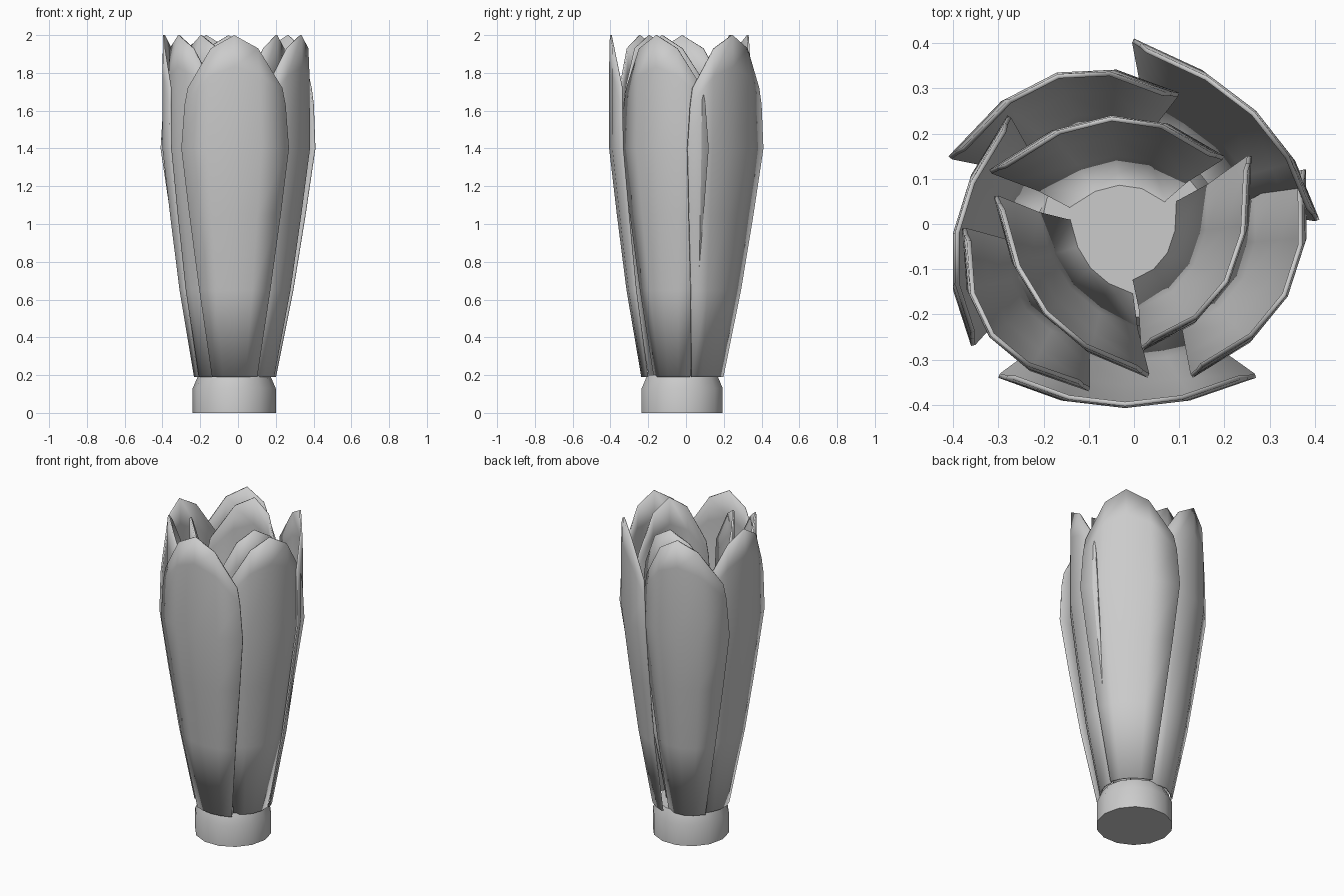
import bpy
import bmesh
import math
from mathutils import Vector

cube = bpy.data.objects.get("Cube")
if cube:
    bpy.data.objects.remove(cube, do_unlink=True)

grey = bpy.data.materials.new("soft_grey")
grey.use_nodes = True
colour = (0.6, 0.6, 0.6, 1)
grey.diffuse_color = colour
grey.node_tree.nodes["Principled BSDF"].inputs["Base Color"].default_value = colour

AXIS = Vector((-0.02, -0.02))
STEM_TOP = 0.19


def make_object(name, bm):
    mesh = bpy.data.meshes.new(name)
    bm.to_mesh(mesh)
    bm.free()
    mesh.materials.append(grey)
    obj = bpy.data.objects.new(name, mesh)
    bpy.context.collection.objects.link(obj)
    for poly in mesh.polygons:
        poly.use_smooth = True
    return obj


def petal(name, right, middle, left, base):
    """Curved sheet through three plan points, narrowing to the stem and a rounded tip."""
    right, middle, left = Vector(right), Vector(middle), Vector(left)
    # height, width factor, distance factor from the axis
    rows = [(STEM_TOP, 0.42, base), (0.65, 0.66, base + 0.46 * (1 - base)),
            (1.05, 0.85, base + 0.76 * (1 - base)), (1.4, 1, 1),
            (None, 0.94, 1), (None, 0.88, 0.99)]
    columns = [-1, -0.5, 0, 0.5, 1]
    bm = bmesh.new()
    grid = []
    for index, (height, width, reach) in enumerate(rows):
        line = []
        for u in columns:
            tip = 2 - 0.28 * u * u
            z = height or (tip if index == len(rows) - 1 else 1.4 + 0.72 * (tip - 1.4))
            bend = right * (u * (u - 1) / 2) + middle * (1 - u * u) + left * (u * (u + 1) / 2)
            plan = AXIS + (middle - AXIS) * reach + (bend - middle) * width
            line.append(bm.verts.new((plan.x, plan.y, z)))
        grid.append(line)
    for low, high in zip(grid, grid[1:]):
        for i in range(len(columns) - 1):
            bm.faces.new((low[i], low[i + 1], high[i + 1], high[i]))
    obj = make_object(name, bm)
    solid = obj.modifiers.new("thickness", "SOLIDIFY")
    solid.thickness = 0.01
    solid.offset = -1


# Outer petals, each running counterclockwise round the stem
petal("outer_petal_front", (-0.3, -0.34), (-0.02, -0.407), (0.27, -0.34), 0.56)
petal("outer_petal_right_front", (-0.38, -0.01), (-0.32, -0.25), (-0.1, -0.37), 0.55)
petal("outer_petal_right", (-0.28, 0.24), (-0.4, -0.02), (-0.36, -0.27), 0.56)
petal("outer_petal_back", (0.1, 0.29), (-0.17, 0.335), (-0.41, 0.15), 0.55)
petal("outer_petal_left_back", (0.41, 0.01), (0.27, 0.25), (0, 0.41), 0.56)
petal("outer_petal_left", (0.13, -0.34), (0.34, -0.16), (0.38, 0.12), 0.54)

# Inner petals
petal("inner_petal_back", (0.2, 0.15), (-0.05, 0.24), (-0.32, 0.12), 0.44)
petal("inner_petal_left", (0.02, -0.28), (0.21, -0.13), (0.26, 0.15), 0.44)
petal("inner_petal_right", (-0.31, 0.06), (-0.2, -0.2), (0.03, -0.34), 0.46)

# Stem collar: closed drum with a narrowed top
bm = bmesh.new()
SIDES = 14
rings = []
for radius, z in ((0.22, 0), (0.22, 0.13), (0.19, STEM_TOP + 0.01)):
    angles = [2 * math.pi * i / SIDES for i in range(SIDES)]
    rings.append([bm.verts.new((AXIS.x + radius * math.cos(a),
                                AXIS.y + radius * math.sin(a), z)) for a in angles])
for low, high in zip(rings, rings[1:]):
    for i in range(SIDES):
        j = (i + 1) % SIDES
        bm.faces.new((low[i], low[j], high[j], high[i]))
bm.faces.new(reversed(rings[0]))
bm.faces.new(rings[-1])
collar = make_object("stem_collar", bm)
bpy.ops.object.select_all(action="DESELECT")
collar.select_set(True)
bpy.context.view_layer.objects.active = collar
bpy.ops.object.shade_smooth_by_angle(angle=math.radians(40))
